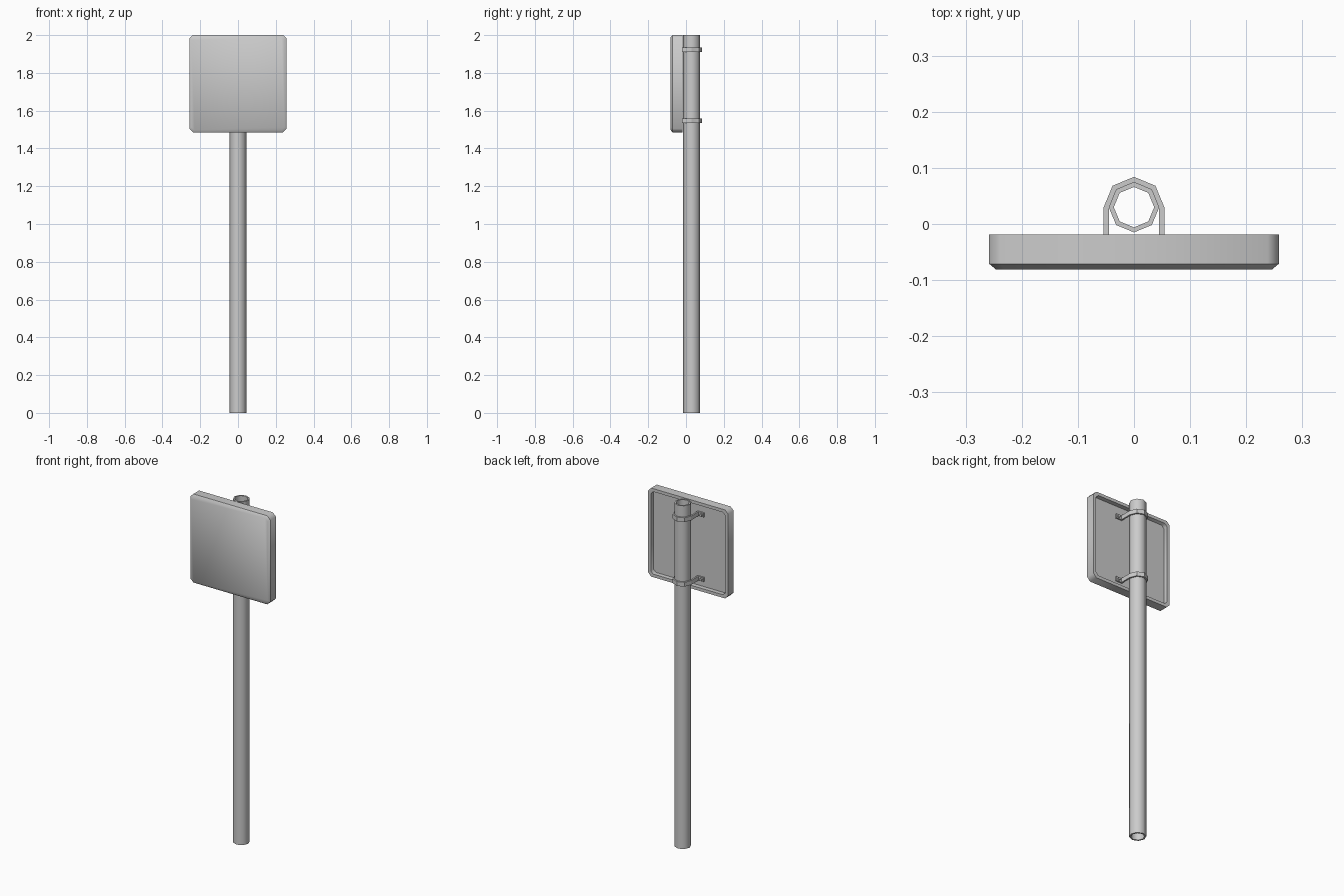
import bpy, bmesh, math

if "Cube" in bpy.data.objects:
    bpy.data.objects.remove(bpy.data.objects["Cube"])

PY = 0.03  # pole centre in y


def finish(name, bm, smooth=None):
    bmesh.ops.recalc_face_normals(bm, faces=bm.faces)
    me = bpy.data.meshes.new(name)
    bm.to_mesh(me)
    bm.free()
    ob = bpy.data.objects.new(name, me)
    bpy.context.collection.objects.link(ob)
    if smooth:
        bpy.ops.object.select_all(action='DESELECT')
        ob.select_set(True)
        bpy.context.view_layer.objects.active = ob
        bpy.ops.object.shade_smooth_by_angle(angle=math.radians(smooth))
    return ob


def loft(bm, rings, closed=False):
    rs = [[bm.verts.new(p) for p in r] for r in rings]
    pairs = list(zip(rs, rs[1:])) + ([(rs[-1], rs[0])] if closed else [])
    for a, b in pairs:
        for i in range(len(a)):
            j = (i + 1) % len(a)
            bm.faces.new((a[i], a[j], b[j], b[i]))
    return rs


# Hollow eight-sided pole
def circle(r, z):
    return [(r * math.cos(k * math.pi / 4), PY + r * math.sin(k * math.pi / 4), z)
            for k in range(8)]


bm = bmesh.new()
loft(bm, [circle(0.045, 0), circle(0.045, 2), circle(0.036, 2), circle(0.036, 0)], True)
finish("pole", bm, 50)


# Sign panel: chamfered tray, front face closed, back recessed
def outline(h, c, y):
    pts = [(h, h - c), (h - c, h), (c - h, h), (-h, h - c),
           (-h, c - h), (c - h, -h), (h - c, -h), (h, c - h)]
    return [(x, y, 1.743 + z) for x, z in pts]


bm = bmesh.new()
rs = loft(bm, [outline(0.246, 0.016, -0.081), outline(0.258, 0.02, -0.071),
               outline(0.258, 0.02, -0.019), outline(0.240, 0.015, -0.019),
               outline(0.240, 0.015, -0.045)])
bm.faces.new(rs[0])
bm.faces.new(rs[-1])
finish("sign_panel", bm, 50)


# Clamp straps: a U band round the pole with flanges on the panel back
def band(r, flange_y):
    arc = [(r * math.cos(k * math.pi / 4), PY + r * math.sin(k * math.pi / 4))
           for k in range(5)]
    return [(0.088, flange_y), (r, flange_y)] + arc + [(-r, flange_y), (-0.088, flange_y)]


for label, z in (("upper", 1.922), ("lower", 1.546)):
    outer, inner = band(0.054, -0.037), band(0.045, -0.045)
    bm = bmesh.new()
    loft(bm, [[(x, y, z + s * 0.0125) for x, y in pts]
              for pts, s in ((outer, -1), (outer, 1), (inner, 1), (inner, -1))], True)
    # the loft wraps end to end: drop the bridge and cap both flange ends
    bmesh.ops.delete(bm, geom=[f for f in bm.faces if f.calc_center_median().x ** 2 < 1e-8
                               and f.calc_center_median().y < -0.03], context='FACES')
    bmesh.ops.holes_fill(bm, edges=[e for e in bm.edges if e.is_boundary], sides=4)
    finish(label + "_clamp", bm)
    # Bolt heads on the flanges
    for side in (-1, 1):
        bm = bmesh.new()
        bmesh.ops.create_cone(bm, cap_ends=True, segments=6, radius1=0.008,
                              radius2=0.008, depth=0.01)
        for v in bm.verts:
            v.co = (v.co.x + side * 0.073, v.co.z - 0.033, v.co.y + z)
        finish(label + ("_bolt_left" if side < 0 else "_bolt_right"), bm)
